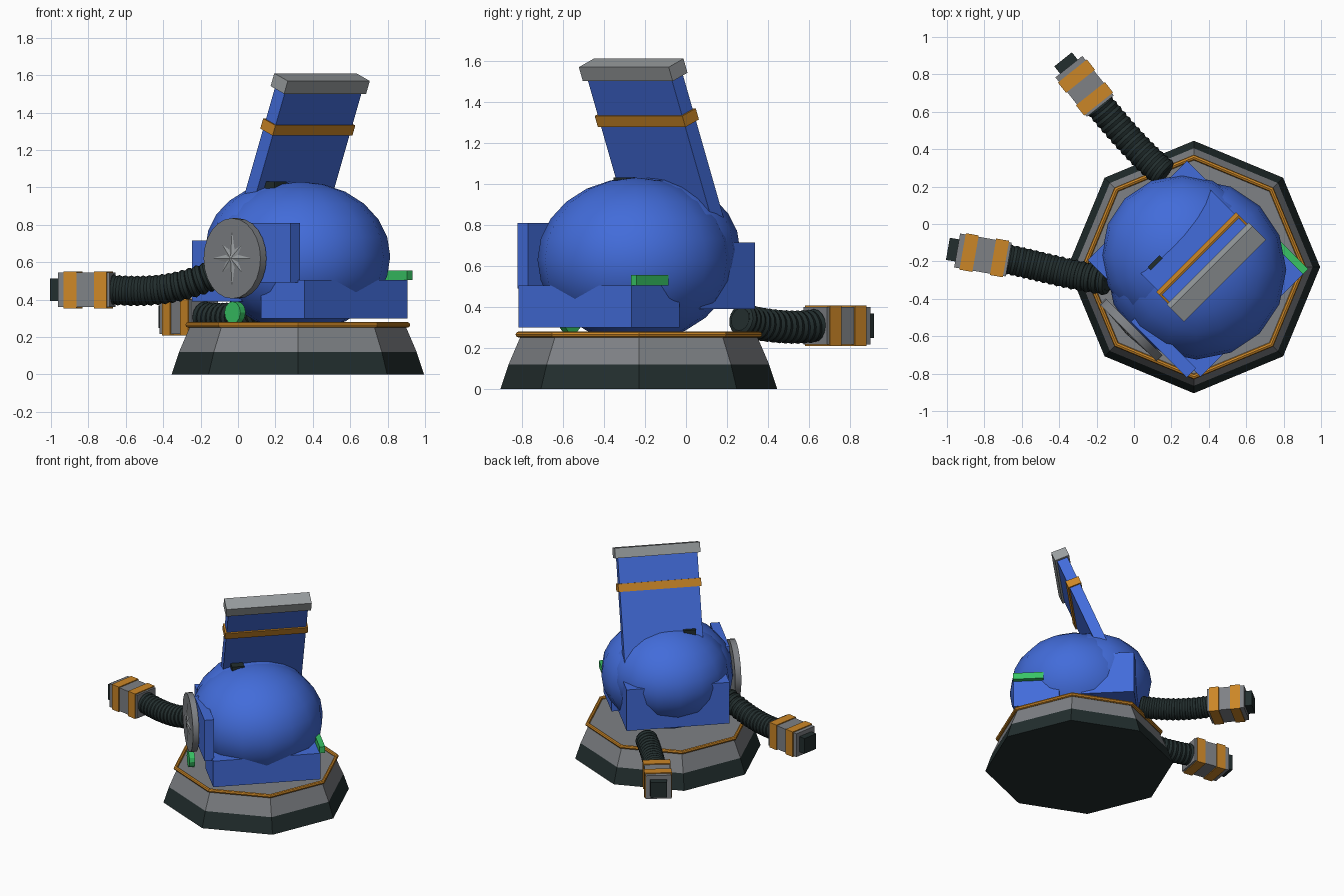
import bpy, bmesh, math
from mathutils import Matrix, Vector

if "Cube" in bpy.data.objects:
    bpy.data.objects.remove(bpy.data.objects["Cube"], do_unlink=True)


def material(name, r, g, b):
    m = bpy.data.materials.new(name)
    m.use_nodes = True
    m.diffuse_color = (r, g, b, 1)
    m.node_tree.nodes["Principled BSDF"].inputs["Base Color"].default_value = (r, g, b, 1)
    return m


BLUE = material("blue paint", .055, .15, .70)
GRAY = material("gray metal", .21, .22, .235)
LIGHT = material("light gray metal", .32, .34, .35)
ORANGE = material("orange trim", .60, .24, .02)
DARK = material("dark rubber", .016, .027, .027)
GREEN = material("green light", .04, .55, .13)

T = Matrix.Translation
CENTRE = T((.32, -.23, 0))
# Turret frame: local +x is its facing direction, local y its sideways direction
TURRET = CENTRE @ Matrix.Rotation(math.radians(-45), 4, 'Z')


def finish(name, bm, mat, matrix, smooth=False):
    bmesh.ops.recalc_face_normals(bm, faces=bm.faces)
    me = bpy.data.meshes.new(name)
    bm.to_mesh(me)
    bm.free()
    me.transform(matrix)
    me.materials.append(mat)
    ob = bpy.data.objects.new(name, me)
    bpy.context.collection.objects.link(ob)
    if smooth:
        bpy.ops.object.select_all(action='DESELECT')
        ob.select_set(True)
        bpy.context.view_layer.objects.active = ob
        bpy.ops.object.shade_smooth_by_angle(angle=math.radians(40))
    return ob


def box(name, mat, lo, hi, matrix):
    lo, hi = Vector(lo), Vector(hi)
    bm = bmesh.new()
    bmesh.ops.create_cube(bm, size=1, matrix=T((lo + hi) / 2) @ Matrix.Diagonal((*(hi - lo), 1)))
    return finish(name, bm, mat, matrix)


def cone(name, mat, r1, r2, depth, sides, matrix, smooth=False):
    bm = bmesh.new()
    bmesh.ops.create_cone(bm, cap_ends=True, segments=sides, radius1=r1, radius2=r2, depth=depth)
    return finish(name, bm, mat, matrix, smooth)


def dome(name, centre, radii):
    bm = bmesh.new()
    bmesh.ops.create_uvsphere(bm, u_segments=16, v_segments=12, radius=1)
    return finish(name, bm, BLUE, TURRET @ T(centre) @ Matrix.Diagonal((*radii, 1)), True)


def add_torus(bm, matrix, major, minor, n, m):
    rings = []
    for i in range(n):
        a = math.tau * i / n
        ring = []
        for j in range(m):
            b = math.tau * j / m
            r = major + minor * math.cos(b)
            ring.append(bm.verts.new(matrix @ Vector((r * math.cos(a), r * math.sin(a), minor * math.sin(b)))))
        rings.append(ring)
    for i in range(n):
        p, q = rings[i], rings[(i + 1) % n]
        for j in range(m):
            k = (j + 1) % m
            bm.faces.new((p[j], q[j], q[k], p[k]))


# Octagonal base
cone("base_foot", DARK, .675, .635, .12, 8, CENTRE @ T((0, 0, .06)))
cone("base_plinth", GRAY, .635, .575, .14, 8, CENTRE @ T((0, 0, .19)))
bm = bmesh.new()
add_torus(bm, CENTRE @ T((0, 0, .265)), .586, .015, 8, 8)
finish("base_trim", bm, ORANGE, Matrix())

# Body shells and armour blocks
dome("front_shell", (.02, 0, .63), (.48, .48, .40))
dome("rear_shell", (-.09, 0, .68), (.43, .43, .35))
box("front_block", BLUE, (.11, -.39, .30), (.44, .39, .505), TURRET)
box("rear_block", BLUE, (-.427, -.375, .39), (-.05, .375, .715), TURRET)
box("side_block", BLUE, (-.03, -.445, .49), (.39, -.375, .81), TURRET)

# Lights
box("side_light", GREEN, (.22, .385, .505), (.44, .425, .555), TURRET)
FACE_SIDE = Matrix.Rotation(math.radians(90), 4, 'X')
cone("round_light", GREEN, .06, .06, .04, 12, TURRET @ T((0, -.475, .33)) @ FACE_SIDE)

# Side disc with raised star
DISC = TURRET @ T((0, -.475, .62)) @ FACE_SIDE
cone("side_disc", GRAY, .215, .215, .045, 24, DISC, True)
bm = bmesh.new()
tip = bm.verts.new((0, 0, .034))
rim = []
for i in range(16):
    r = .05 if i % 2 else (.15 if i % 4 == 0 else .105)
    a = math.tau * i / 16
    rim.append(bm.verts.new((r * math.cos(a), r * math.sin(a), .023)))
for i in range(16):
    bm.faces.new((tip, rim[i], rim[(i + 1) % 16]))
bm.faces.new(rim[::-1])
finish("disc_star", bm, LIGHT, DISC)

# Leaning upright panel, measured downward from its cap
PANEL = TURRET @ T((.104, .065, 1.555)) @ Matrix.Rotation(math.radians(22), 4, 'Y')
box("upright_panel", BLUE, (-.04, -.29, -.84), (.04, .29, 0), PANEL)
box("panel_cap", LIGHT, (-.055, -.31, -.037), (.055, .31, .037), PANEL)
box("panel_band", ORANGE, (-.05, -.302, -.28), (.05, .302, -.222), PANEL)
box("panel_latch", DARK, (-.175, -.175, .95), (0, -.085, 1.03), TURRET)


def bezier(points, t):
    pts = [Vector(p) for p in points]
    while len(pts) > 1:
        pts = [a.lerp(b, t) for a, b in zip(pts, pts[1:])]
    return pts[0]


def arm(name, path, angle, length, ribs):
    # Ribbed hose
    bm = bmesh.new()
    for i in range(ribs):
        t = i / (ribs - 1)
        d = bezier(path, t + .01) - bezier(path, t - .01)
        turn = d.to_track_quat('Z', 'Y').to_matrix().to_4x4()
        place = T(bezier(path, t)) @ turn
        add_torus(bm, place, .056, .026, 16, 8)
        bmesh.ops.create_cone(bm, cap_ends=True, segments=12, radius1=.06, radius2=.06,
                              depth=.05, matrix=place)
    finish(name + "_hose", bm, DARK, Matrix(), True)
    # Square connector with bands and plug
    end = T(path[-1]) @ Matrix.Rotation(math.radians(angle), 4, 'Z')
    h = .092
    box(name + "_connector", GRAY, (0, -h, -h), (length, h, h), end)
    for label, x in (("inner", .015), ("outer", length - .10)):
        box(f"{name}_{label}_band", ORANGE, (x, -h - .007, -h - .007), (x + .07, h + .007, h + .007), end)
    box(name + "_plug", DARK, (length, -.06, -.06), (length + .05, .06, .06), end)


arm("right_arm", [(-.16, -.30, .52), (-.36, -.27, .44), (-.52, -.22, .44), (-.67, -.19, .452)], 170, .28, 15)
arm("rear_arm", [(.15, .28, .335), (.04, .37, .31), (-.08, .51, .29), (-.18, .63, .308)], 128.5, .27, 14)
